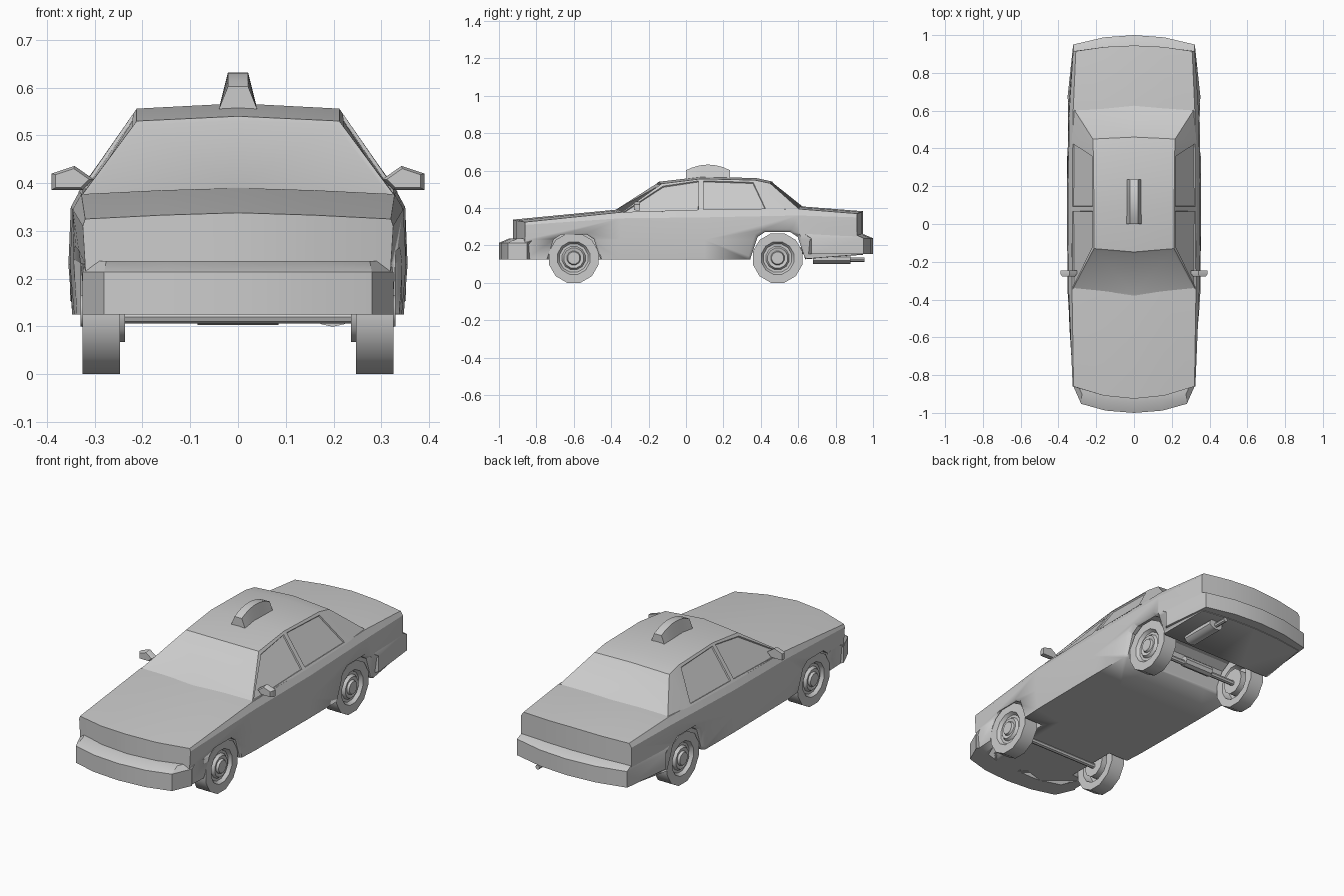
import bpy, bmesh, math
from mathutils import Matrix, Vector

cube = bpy.data.objects.get("Cube")
if cube:
    bpy.data.objects.remove(cube, do_unlink=True)

GREY = (0.6, 0.6, 0.6, 1)
paint = bpy.data.materials.new("plain_grey")
paint.use_nodes = True
paint.diffuse_color = GREY
paint.node_tree.nodes["Principled BSDF"].inputs["Base Color"].default_value = GREY


def finish(name, bm, angle=25):
    """Turn a bmesh into a shaded, painted object."""
    bmesh.ops.recalc_face_normals(bm, faces=bm.faces)
    mesh = bpy.data.meshes.new(name)
    bm.to_mesh(mesh)
    bm.free()
    mesh.materials.append(paint)
    obj = bpy.data.objects.new(name, mesh)
    bpy.context.collection.objects.link(obj)
    bpy.ops.object.select_all(action='DESELECT')
    obj.select_set(True)
    bpy.context.view_layer.objects.active = obj
    bpy.ops.object.shade_smooth_by_angle(angle=math.radians(angle))
    return obj


def loft(rings, closed=True, caps=None):
    """Skin rows of points; caps lists the end faces by index."""
    bm = bmesh.new()
    rows = [[bm.verts.new(p) for p in ring] for ring in rings]
    n = len(rows[0])
    for a, b in zip(rows, rows[1:]):
        for i in range(n if closed else n - 1):
            j = (i + 1) % n
            bm.faces.new((a[i], a[j], b[j], b[i]))
    for cap in (caps or []):
        for row in (rows[0], rows[-1]):
            bm.faces.new([row[i] for i in cap])
    return bm


def cylinder(name, radius, length, loc, axis, sides=10, flat=1):
    bm = bmesh.new()
    bmesh.ops.create_cone(bm, cap_ends=True, segments=sides, radius1=radius,
                          radius2=radius, depth=length)
    turn = Vector((0, 0, 1)).rotation_difference(Vector(axis)).to_matrix().to_4x4()
    bm.transform(Matrix.Translation(loc) @ Matrix.Diagonal((1, 1, flat, 1)) @ turn)
    return finish(name, bm, 40)


# Lower body: side y, bow at the centre, half widths and heights upward
def body_ring(y, bow, widths, heights):
    wb, wm, ws, wt = widths
    zb, zm, zs, zt = heights
    half = [(0, y + bow, zb), (wb / 2, y + bow * 0.75, zb), (wb, y, zb), (wm, y, zm),
            (ws, y, zs), (wt, y, zt), (wt / 2, y + bow * 0.75, zt + 0.008),
            (0, y + bow, zt + 0.013)]
    return half + [(-x, v, z) for x, v, z in half[-2:0:-1]]


stations = [
    (-0.86, -0.065, (0.315, 0.32, 0.325, 0.32), (0.125, 0.23, 0.31, 0.325)),
    (-0.35, -0.035, (0.343, 0.352, 0.346, 0.328), (0.125, 0.23, 0.345, 0.377)),
    (0.10, 0.0, (0.347, 0.355, 0.35, 0.332), (0.125, 0.23, 0.35, 0.383)),
    (0.60, 0.025, (0.343, 0.352, 0.342, 0.322), (0.125, 0.23, 0.36, 0.395)),
    (0.915, 0.03, (0.315, 0.322, 0.322, 0.308), (0.15, 0.24, 0.35, 0.37)),
]
body = finish("lower_body", loft([body_ring(*s) for s in stations],
              caps=[(0, 1, 6, 7), (1, 2, 3, 4, 5, 6), (7, 8, 13, 0), range(8, 14)]))

# Wheel arches with a bevelled lip
ARCH = [(-0.19, 0.04), (-0.165, 0.13), (-0.125, 0.25), (-0.08, 0.28),
        (0.08, 0.28), (0.125, 0.25), (0.165, 0.13), (0.19, 0.04)]


def arch_ring(x, y, rise, scale):
    return [(x, y + d * scale, 0.125 + (z + rise - 0.125) * scale) for d, z in ARCH]


def cut_arch(y, rise, xs, scales):
    rings = [arch_ring(x, y, rise, s) for x, s in zip(xs, scales)]
    cutter = finish("arch_cutter", loft(rings, caps=[range(len(ARCH))]))
    cutter.hide_render = True
    bpy.context.view_layer.objects.active = body
    mod = body.modifiers.new("arch", 'BOOLEAN')
    mod.operation, mod.solver, mod.object = 'DIFFERENCE', 'EXACT', cutter
    bpy.ops.object.modifier_apply(modifier=mod.name)
    bpy.data.objects.remove(cutter, do_unlink=True)


FRONT_Y, REAR_Y = -0.60, 0.49
for s in (1, -1):
    cut_arch(FRONT_Y, 0, [s * x for x in (0.42, 0.36, 0.33, 0.22)], (1, 1, 0.86, 0.86))
cut_arch(REAR_Y, 0.015, (-0.42, -0.36, -0.33, 0.33, 0.36, 0.42),
         (1, 1, 0.86, 0.86, 1, 1))

# Cabin: belt line, roof edge and roof centre, front to back
belt = [(0.328, -0.35, 0.373), (0.334, 0.08, 0.381), (0.33, 0.44, 0.388), (0.317, 0.605, 0.394)]
edge = [(0.212, -0.13, 0.53), (0.212, 0.08, 0.556), (0.215, 0.37, 0.549), (0.218, 0.45, 0.532)]
ridge = [(0, -0.148, 0.54), (0, 0.08, 0.567), (0, 0.375, 0.56), (0, 0.46, 0.542)]
cowl, deck = (0, -0.385, 0.388), (0, 0.63, 0.406)
bm = bmesh.new()
for s in (1, -1):
    def panel(*pts):
        bm.faces.new([bm.verts.new((x * s, y, z)) for x, y, z in pts])
    for i in range(3):
        panel(belt[i], belt[i + 1], edge[i + 1], edge[i])
        panel(edge[i], edge[i + 1], ridge[i + 1], ridge[i])
    panel(cowl, belt[0], edge[0], ridge[0])
    panel(belt[3], deck, ridge[3], edge[3])
bmesh.ops.remove_doubles(bm, verts=bm.verts, dist=0.0005)
bmesh.ops.recalc_face_normals(bm, faces=bm.faces)
bm.normal_update()
screens = [f for f in bm.faces if abs(f.normal.y) > 0.4 and abs(f.normal.x) < 0.4]
doors = [f for f in bm.faces if abs(f.normal.x) > 0.5 and f.calc_center_median().y < 0.4]
# Sunken windscreens and door windows
bmesh.ops.inset_region(bm, faces=screens, thickness=0.014, depth=-0.003, use_boundary=True)
bmesh.ops.inset_individual(bm, faces=doors, thickness=0.018, depth=0)
bmesh.ops.inset_individual(bm, faces=doors, thickness=0.003, depth=-0.007)
finish("cabin", bm)


# Wrap-around bumpers with a sloped top
def bumper(name, path, low, high, top):
    path = path + [(-x, y) for x, y in path[-2::-1]]
    rows = [[(x * 0.85, y * 0.9, low) for x, y in path],
            [(x, y, low) for x, y in path],
            [(x, y, high) for x, y in path],
            [(x * 0.985, y * 0.945, top) for x, y in path],
            [(x * 0.85, y * 0.9, top) for x, y in path]]
    bm = loft(rows, closed=False)
    bmesh.ops.holes_fill(bm, edges=bm.edges)
    finish(name, bm)


bumper("front_bumper", [(0.325, -0.85), (0.28, -0.952), (0.15, -0.988), (0, -1)],
       0.125, 0.214, 0.237)
bumper("rear_bumper", [(0.352, 0.67), (0.322, 0.95), (0.16, 0.988), (0, 1)],
       0.153, 0.238, 0.262)

# Wheels: a lathed tyre, dished rim and hub
PROFILE = [(0.285, 0.001), (0.285, 0.085), (0.247, 0.095), (0.247, 0.137),
           (0.325, 0.137), (0.325, 0.09), (0.308, 0.078), (0.308, 0.064),
           (0.322, 0.055), (0.318, 0.038), (0.33, 0.033), (0.33, 0.001)]
SIDES = 12
for end, y in (("front", FRONT_Y), ("rear", REAR_Y)):
    for side, s in (("left", 1), ("right", -1)):
        rings = []
        for k in range(SIDES):
            a = 2 * math.pi * (k + 0.5) / SIDES
            rings.append([(s * x, y + r * math.sin(a), 0.1325 + r * math.cos(a))
                          for x, r in PROFILE])
        bm = loft(rings + rings[:1], closed=False)
        bmesh.ops.remove_doubles(bm, verts=bm.verts, dist=0.0015)
        finish(f"{end}_{side}_wheel", bm, 35)
        cylinder(f"{end}_{side}_brake", 0.068, 0.05, (s * 0.262, y, 0.1325), (1, 0, 0))
    cylinder(f"{end}_axle", 0.014, 0.52, (0, y, 0.12), (1, 0, 0), 8)

# Running gear beneath
cylinder("differential", 0.027, 0.17, (0, REAR_Y, 0.13), (1, 0, 0), 8)
cylinder("muffler", 0.042, 0.2, (0.198, 0.78, 0.128), (0, 1, 0), 10, 0.68)
cylinder("tailpipe", 0.012, 0.12, (0.198, 0.895, 0.124), (0, 1, 0), 8)

# Roof sign with an arched top
rings = []
for k in range(9):
    t = k / 4 - 1
    y, z = 0.118 + 0.117 * t, 0.632 - 0.03 * t * t
    rings.append([(-0.041, y, 0.552), (0.041, y, 0.552), (0.021, y, z), (-0.021, y, z)])
finish("roof_sign", loft(rings, caps=[range(4)]), 30)

# Door mirrors
MIRROR = [(0.302, 0.408), (0.325, 0.386), (0.39, 0.386), (0.39, 0.42), (0.342, 0.436)]
for side, s in (("left", 1), ("right", -1)):
    rings = []
    for y, k in ((-0.277, 0.8), (-0.262, 1), (-0.245, 1)):
        rings.append([(s * (0.35 + (x - 0.35) * k), y, 0.408 + (z - 0.408) * k)
                      for x, z in MIRROR])
    finish(f"{side}_mirror", loft(rings, caps=[range(len(MIRROR))]), 30)
